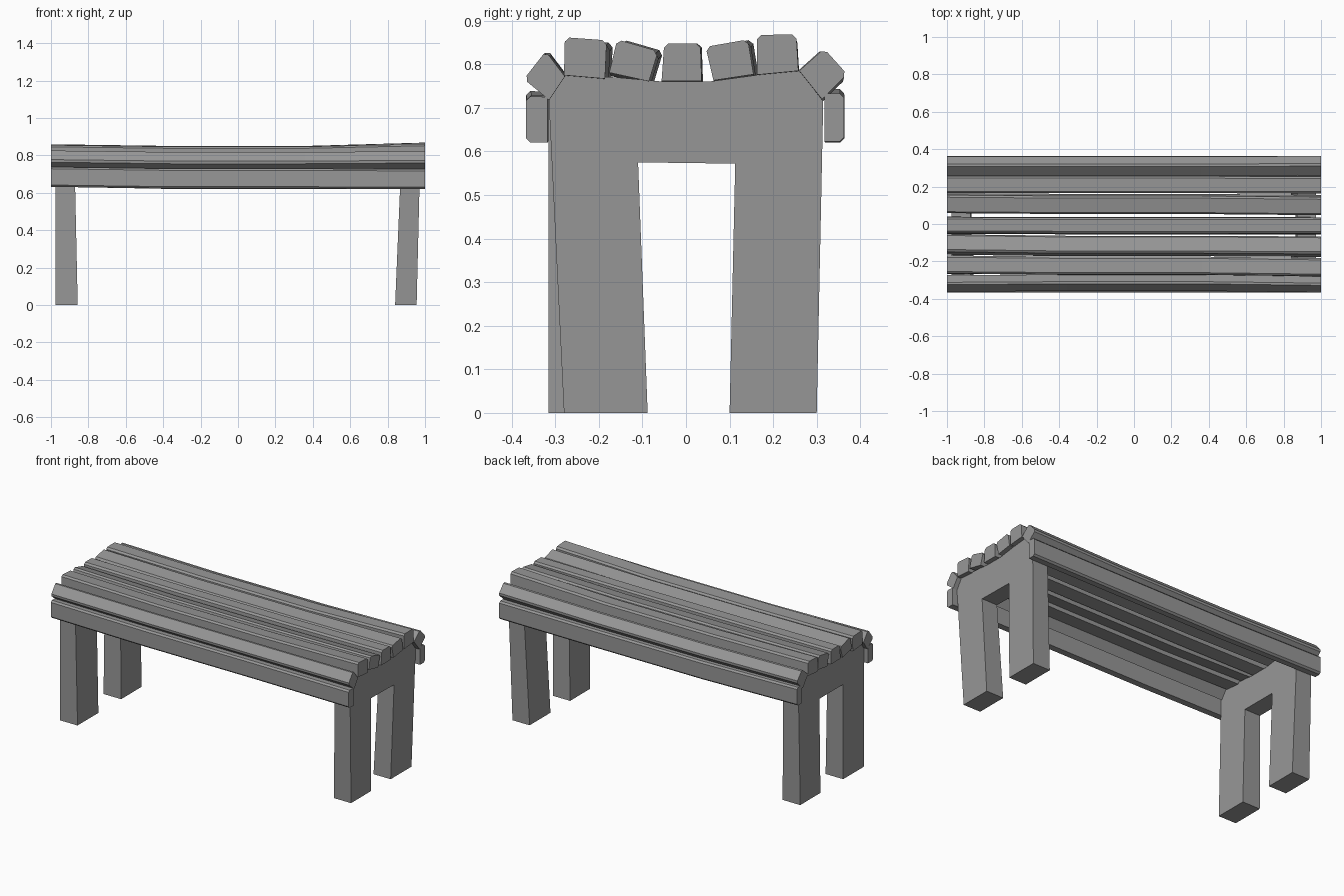
import bpy, bmesh
from mathutils import Vector

if "Cube" in bpy.data.objects:
    bpy.data.objects.remove(bpy.data.objects["Cube"])

# Weathered dark grey timber
wood = bpy.data.materials.new("dark_grey_wood")
wood.diffuse_color = (0.31, 0.31, 0.31, 1)
wood.use_nodes = True
wood.node_tree.nodes["Principled BSDF"].inputs["Base Color"].default_value = wood.diffuse_color


def loft(name, rings):
    """Closed solid from equal-length rings of 3D points."""
    bm = bmesh.new()
    rows = [[bm.verts.new(p) for p in ring] for ring in rings]
    n = len(rows[0])
    for a, b in zip(rows, rows[1:]):
        for i in range(n):
            j = (i + 1) % n
            bm.faces.new((a[i], a[j], b[j], b[i]))
    bm.faces.new(rows[0])
    bm.faces.new(rows[-1])
    bmesh.ops.recalc_face_normals(bm, faces=bm.faces)
    me = bpy.data.meshes.new(name)
    bm.to_mesh(me)
    bm.free()
    me.materials.append(wood)
    ob = bpy.data.objects.new(name, me)
    bpy.context.collection.objects.link(ob)
    return ob


def slat_profile(quad, c=0.01):
    """Inner corners stay sharp, outer corners are chamfered."""
    i1, i2, o2, o1 = [Vector(p) for p in quad]
    step = lambda a, b: a + (b - a).normalized() * c
    return [i1, i2, step(o2, i2), step(o2, o1), step(o1, o2), step(o1, i1)]


def slat(name, quad, left, mid):
    """Sagging plank: right-end profile, (y, z) shifts at left end and middle."""
    prof = slat_profile(quad)
    rings = []
    for x, (dy, dz) in ((-1, left), (-0.36, mid), (0.36, mid), (1, (0, 0))):
        rings.append([(x, p.x + dy, p.y + dz) for p in prof])
    loft(name, rings)


# Slats: corners in (y, z) ordered inner, inner, outer, outer
slat("front_apron_slat", [(-.318, .725), (-.318, .62), (-.367, .62), (-.367, .727)],
     (0, .012), (.002, .003))
slat("front_edge_slat", [(-.278, .772), (-.314, .718), (-.372, .766), (-.322, .83)],
     (.004, .004), (.008, -.004))
slat("seat_slat_1", [(-.28, .775), (-.186, .767), (-.182, .855), (-.278, .862)],
     (.014, -.006), (.008, -.014))
slat("seat_slat_2", [(-.176, .781), (-.085, .761), (-.064, .83), (-.158, .857)],
     (.012, 0), (.004, -.008))
slat("seat_slat_3", [(-.056, .762), (.036, .762), (.033, .848), (-.05, .848)],
     (.003, 0), (.001, -.004))
slat("seat_slat_4", [(.063, .763), (.155, .777), (.142, .857), (.045, .84)],
     (.011, 0), (.006, -.008))
slat("seat_slat_5", [(.163, .776), (.258, .785), (.253, .869), (.163, .867)],
     (.002, -.009), (.002, -.018))
slat("back_edge_slat", [(.312, .72), (.26, .785), (.317, .836), (.37, .777)],
     (-.003, 0), (-.003, -.01))
slat("back_apron_slat", [(.318, .623), (.318, .733), (.363, .733), (.363, .623)],
     (0, .01), (.001, -.002))


def trestle(name, outline, inner, outer):
    """U-shaped end frame; inner/outer give x at the foot and at the top."""
    top = 0.78

    def ring(x0, x1):
        return [(x0 + (x1 - x0) * z / top, y, z) for y, z in outline]
    loft(name, [ring(*inner), ring(*outer)])


# End frames with a dished top
dish = [(.315, .715), (.26, .785), (.16, .775), (.05, .76), (-.05, .76),
        (-.16, .77), (-.28, .775), (-.315, .72)]
trestle("right_end_frame",
        [(.30, 0)] + dish + [(-.28, 0), (-.088, 0), (-.11, .575), (.113, .572), (.10, 0)],
        (.84, .873), (.955, .974))
trestle("left_end_frame",
        [(.297, 0)] + dish + [(-.315, 0), (-.115, 0), (-.113, .575), (.114, .575), (.103, 0)],
        (-.857, -.874), (-.975, -.975))
